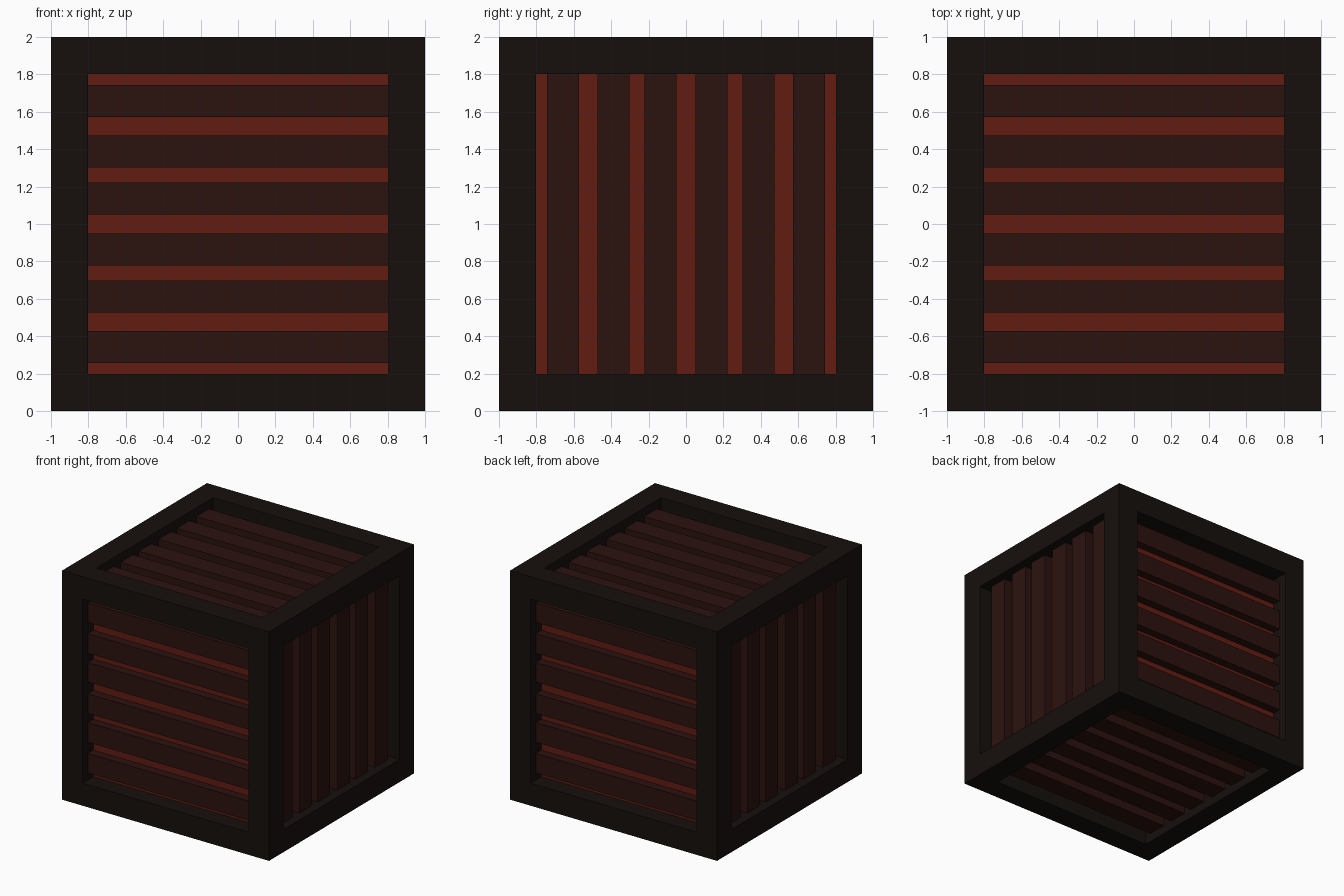
import bpy
from mathutils import Matrix, Vector
from math import radians

if "Cube" in bpy.data.objects:
    bpy.data.objects.remove(bpy.data.objects["Cube"])


def material(name, rgb):
    m = bpy.data.materials.new(name)
    m.diffuse_color = (*rgb, 1)
    m.use_nodes = True
    m.node_tree.nodes["Principled BSDF"].inputs["Base Color"].default_value = m.diffuse_color
    return m


FRAME = material("dark_frame", (0.008, 0.005, 0.004))
SLAT = material("brown_slat", (0.024, 0.006, 0.0045))
CORE = material("red_core", (0.122, 0.0116, 0.006))
CENTRE = Vector((0, 0, 1))


def box(name, centre, size, mat, rot=Matrix.Identity(4)):
    """Box placed relative to the crate centre, then turned about it."""
    bpy.ops.mesh.primitive_cube_add(size=1)
    o = bpy.context.object
    o.name = name
    o.data.transform(Matrix.Translation(CENTRE) @ rot
                     @ Matrix.Translation(centre) @ Matrix.Diagonal((*size, 1)))
    o.data.materials.append(mat)
    return o


T = 0.197            # beam thickness
C = 1 - T / 2        # beam centre line
INNER = 2 - 2 * T    # clear opening

# Outer frame: four posts, then rails between them
for a in (-C, C):
    for b in (-C, C):
        box("corner_post", (a, b, 0), (T, T, 2), FRAME)
        box("rail_x", (0, a, b), (INNER, T, T), FRAME)
        box("rail_y", (a, 0, b), (T, INNER, T), FRAME)

# Inner core seen between the slats
CORE_HALF = 0.85
box("core", (0, 0, 0), (2 * CORE_HALF,) * 3, CORE)

# Six slats on each side, recessed behind the frame
SLAT_FACE = 0.925
depth = SLAT_FACE - CORE_HALF
sides = {
    "front": Matrix.Identity(4),
    "back": Matrix.Rotation(radians(180), 4, 'Z'),
    "top": Matrix.Rotation(radians(-90), 4, 'X'),
    "bottom": Matrix.Rotation(radians(90), 4, 'X'),
    "right": Matrix.Rotation(radians(90), 4, 'Z') @ Matrix.Rotation(radians(90), 4, 'Y'),
    "left": Matrix.Rotation(radians(-90), 4, 'Z') @ Matrix.Rotation(radians(90), 4, 'Y'),
}
for side, rot in sides.items():
    for z in (-0.658, -0.388, -0.137, 0.137, 0.388, 0.658):
        box(side + "_slat", (0, -(CORE_HALF + depth / 2), z),
            (INNER, depth, 0.172), SLAT, rot)
